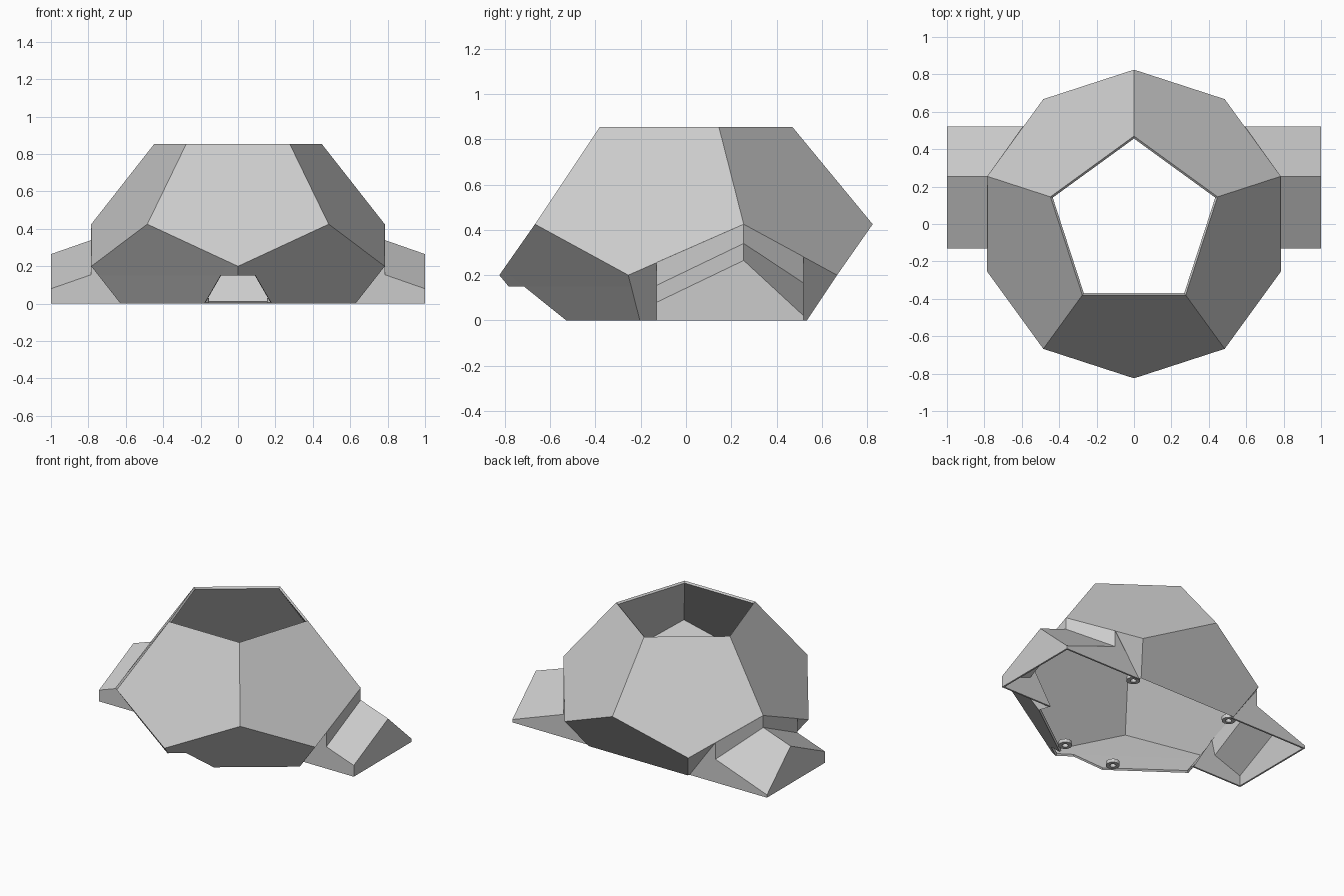
import bpy, bmesh, math
from mathutils import Vector

if "Cube" in bpy.data.objects:
    bpy.data.objects.remove(bpy.data.objects["Cube"])

grey = bpy.data.materials.new("plain_grey")
grey.use_nodes = True
colour = (0.6, 0.6, 0.6, 1)
grey.diffuse_color = colour
grey.node_tree.nodes["Principled BSDF"].inputs["Base Color"].default_value = colour


def finish(name, bm, thickness=0):
    mesh = bpy.data.meshes.new(name)
    bm.to_mesh(mesh)
    bm.free()
    mesh.materials.append(grey)
    obj = bpy.data.objects.new(name, mesh)
    bpy.context.collection.objects.link(obj)
    if thickness:
        mod = obj.modifiers.new("wall", "SOLIDIFY")
        mod.thickness = thickness
        mod.offset = -1
        mod.use_even_offset = True
    return obj


def ring(bm, radius, z, turn):
    angles = [math.radians(90 + turn + 72 * i) for i in range(5)]
    return [bm.verts.new((radius * math.cos(a), radius * math.sin(a), z)) for a in angles]


def cut(bm, faces_rule, point, normal):
    faces = [f for f in bm.faces if faces_rule(f)]
    geom = set(faces)
    for f in faces:
        geom.update(f.edges)
        geom.update(f.verts)
    bmesh.ops.bisect_plane(bm, geom=list(geom), plane_co=point, plane_no=normal, dist=1e-5)


# Faceted shell: two rows of pentagons, open at top and bottom
FRONT, BACK = -0.13, 0.52
bm = bmesh.new()
top = ring(bm, 0.47, 0.855, 0)
upper = ring(bm, 0.825, 0.425, 0)
lower = ring(bm, 0.825, 0.2, 36)
base = ring(bm, 0.66, 0, 36)
for i in range(5):
    j = (i + 1) % 5
    bm.faces.new((top[i], upper[i], lower[i], upper[j], top[j]))
    bm.faces.new((upper[j], lower[i], base[i], base[j], lower[j]))
bm.normal_update()


def side_face(f):
    return f.normal.z < 0 and abs(f.normal.x) > 0.7


def front_face(f):
    return f.normal.z < 0 and f.normal.y < -0.4


# Side openings
for y in (FRONT, BACK):
    cut(bm, side_face, (0, y, 0), (0, 1, 0))
bm.normal_update()
openings = [f for f in bm.faces if side_face(f) and FRONT < f.calc_center_median().y < BACK]
bmesh.ops.delete(bm, geom=openings, context="FACES")

# Front notch
cut(bm, front_face, (0, 0, 0.15), (0, 0, 1))
for s in (-1, 1):
    cut(bm, front_face, (s * 0.18, 0, 0), (s, 0, 0.58))
bm.normal_update()
notch = []
for f in bm.faces:
    c = f.calc_center_median()
    if front_face(f) and c.z < 0.15 and abs(c.x) < 0.18 - 0.58 * c.z:
        notch.append(f)
bmesh.ops.delete(bm, geom=notch, context="FACES")
finish("shell", bm, 0.015)

# Side housings: gabled boxes with an upright wall under the shell edge
RIDGE = 0.255
for side, s in (("left", 1), ("right", -1)):
    bm = bmesh.new()

    def v(x, y, z):
        return bm.verts.new((s * x, y, z))

    # per section: outer foot, outer eave, inner eave, shell edge
    front = [v(1, FRONT, 0), v(1, FRONT, 0.08), v(0.785, FRONT, 0.155), v(0.785, FRONT, 0.256)]
    ridge = [v(1, RIDGE, 0.265), v(0.785, RIDGE, 0.34), v(0.785, RIDGE, 0.425)]
    back = [v(1, BACK, 0), v(1, BACK, 0.02), v(0.596, BACK, 0.165), v(0.596, BACK, 0.281)]
    bm.faces.new((front[0], back[0], back[1], ridge[0], front[1]))
    for end in (front, back):
        for k in (0, 1):
            bm.faces.new((end[k + 1], ridge[k], ridge[k + 1], end[k + 2]))
    bm.faces.new(front + [v(0.6, FRONT, 0)])
    bm.faces.new(back + [v(0.388, BACK, 0)])
    bmesh.ops.recalc_face_normals(bm, faces=bm.faces[:])
    bm.faces.ensure_lookup_table()
    if bm.faces[0].normal.x * s < 0:
        bmesh.ops.reverse_faces(bm, faces=bm.faces[:])
    finish(side + "_housing", bm, 0.012)

# Small ring tabs inside the lower rim
for side, s in (("left", 1), ("right", -1)):
    for place, x, y in (("back", 0.4, 0.47), ("front", 0.2, -0.45)):
        bm = bmesh.new()
        n = 12
        loops = []
        for r, z in ((0.045, 0.005), (0.045, 0.03), (0.02, 0.03), (0.02, 0.005)):
            loops.append([bm.verts.new((s * x + r * math.cos(math.tau * i / n),
                                        y + r * math.sin(math.tau * i / n), z)) for i in range(n)])
        for k in range(4):
            a, b = loops[k], loops[(k + 1) % 4]
            for i in range(n):
                j = (i + 1) % n
                bm.faces.new((a[i], a[j], b[j], b[i]))
        bmesh.ops.recalc_face_normals(bm, faces=bm.faces[:])
        finish(side + "_" + place + "_tab", bm)
